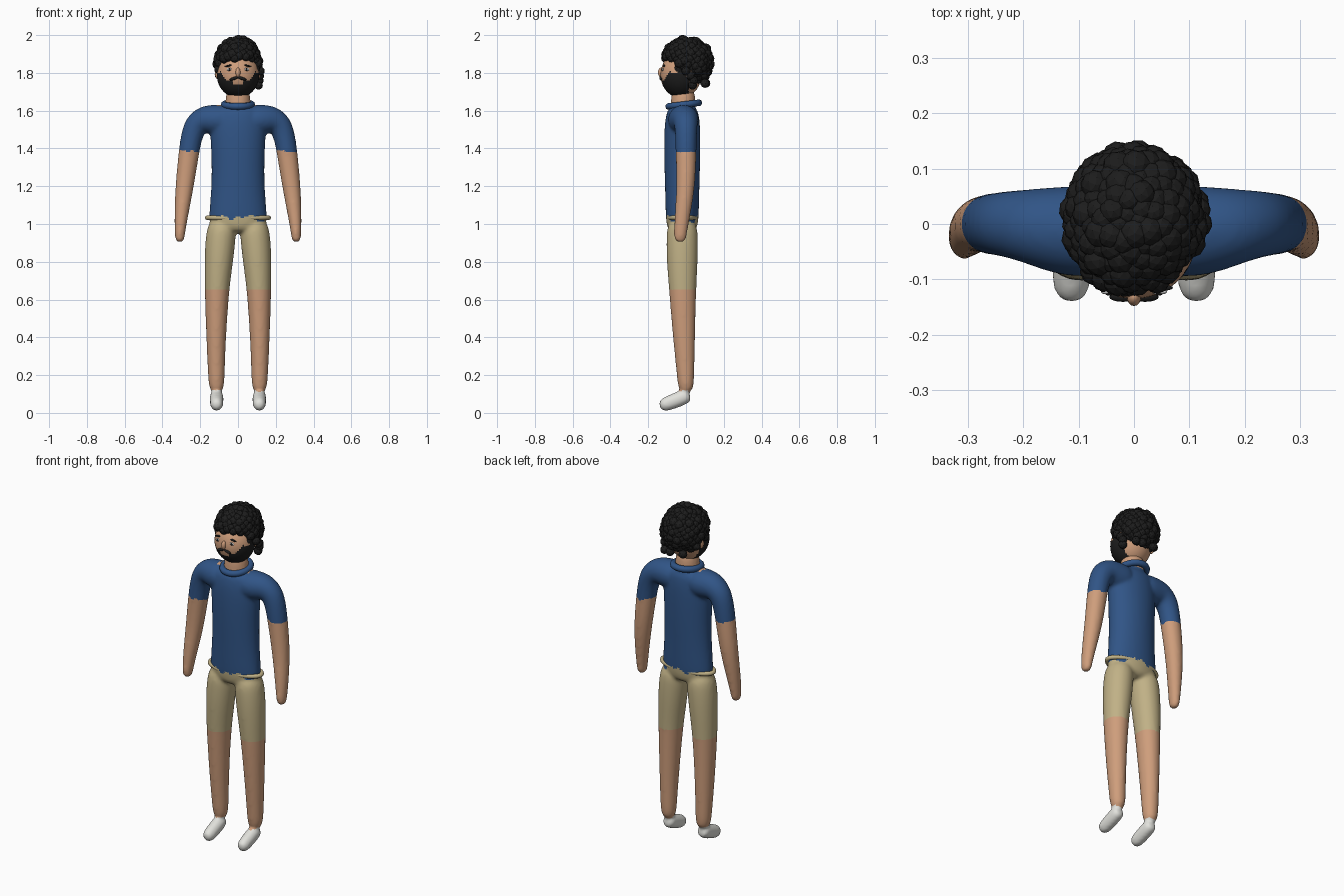
import bpy, bmesh, math, random
from mathutils import Vector, Matrix

random.seed(4)
if "Cube" in bpy.data.objects:
    bpy.data.objects.remove(bpy.data.objects["Cube"])

X, Y = Vector((1, 0, 0)), Vector((0, 1, 0))


def material(name, r, g, b):
    m = bpy.data.materials.new(name)
    m.use_nodes = True
    m.diffuse_color = (r, g, b, 1)
    bsdf = m.node_tree.nodes["Principled BSDF"]
    bsdf.inputs["Base Color"].default_value = (r, g, b, 1)
    bsdf.inputs["Roughness"].default_value = 0.8
    return m


SKIN = material("skin", 0.62, 0.34, 0.2)
SHIRT = material("blue shirt", 0.03, 0.09, 0.24)
KHAKI = material("khaki", 0.53, 0.44, 0.24)
SHOE = material("white shoe", 0.76, 0.76, 0.72)
HAIR = material("black hair", 0.012, 0.012, 0.012)
WHITE = material("eye white", 0.85, 0.85, 0.85)


def finish(bm, name, mats, smooth=True):
    bmesh.ops.recalc_face_normals(bm, faces=bm.faces)
    me = bpy.data.meshes.new(name)
    bm.to_mesh(me)
    bm.free()
    for m in mats:
        me.materials.append(m)
    for p in me.polygons:
        p.use_smooth = smooth
    ob = bpy.data.objects.new(name, me)
    bpy.context.collection.objects.link(ob)
    return ob


def tube(bm, rows, axis, n=16):
    """Loft ellipses along a path; rows are (x, y, z, radius on axis, other radius)."""
    pts = [Vector(r[:3]) for r in rows]
    rings = []
    for i, r in enumerate(rows):
        t = (pts[min(i + 1, len(pts) - 1)] - pts[max(i - 1, 0)]).normalized()
        b = t.cross(axis).normalized()
        a = b.cross(t)
        rings.append([bm.verts.new(pts[i] + a * r[3] * math.cos(k * math.tau / n)
                                   + b * r[4] * math.sin(k * math.tau / n)) for k in range(n)])
    for lo, hi in zip(rings, rings[1:]):
        for k in range(n):
            bm.faces.new((lo[k], lo[(k + 1) % n], hi[(k + 1) % n], hi[k]))
    bm.faces.new(rings[0])
    bm.faces.new(rings[-1])


def ellipsoid(name, loc, size, mat, roll=0, segs=16):
    bm = bmesh.new()
    bmesh.ops.create_uvsphere(bm, u_segments=segs, v_segments=segs // 2, radius=1,
                              matrix=Matrix.Translation(loc) @ Matrix.Rotation(roll, 4, "Y")
                              @ Matrix.Diagonal((*size, 1)))
    return finish(bm, name, [mat])


def ring(name, loc, rx, ry, thick, mat, tilt=0):
    bpy.ops.mesh.primitive_torus_add(major_segments=40, minor_segments=10, major_radius=1,
                                     minor_radius=0.1)
    ob = bpy.context.object
    ob.name = name
    for v in ob.data.vertices:
        d = Vector((v.co.x, v.co.y, 0)).normalized()
        out = math.hypot(v.co.x, v.co.y) - 1
        v.co = Vector((d.x * rx, d.y * ry, 0)) + (d * out + Vector((0, 0, v.co.z))) * thick * 10
    ob.location = loc
    ob.rotation_euler.x = tilt
    ob.data.materials.append(mat)
    bpy.ops.object.shade_smooth()
    return ob


# Body: overlapping limbs fused into one skin
bm = bmesh.new()
tube(bm, [(0, -.02, .95, .12, .07), (0, -.02, 1.0, .158, .086), (0, -.02, 1.06, .156, .09),
          (0, -.02, 1.2, .143, .093), (0, -.02, 1.35, .143, .098), (0, -.02, 1.5, .152, .098),
          (0, -.018, 1.58, .15, .09), (0, -.015, 1.63, .12, .07)], X)
tube(bm, [(0, -.015, 1.55, .07, .07), (0, -.015, 1.63, .07, .068), (0, -.015, 1.74, .062, .062)], X)
for s in (-1, 1):
    tube(bm, [(s * .03, -.015, 1.55, .088, .084), (s * .13, -.013, 1.552, .084, .082),
              (s * .185, -.004, 1.552, .07, .076), (s * .225, 0, 1.525, .062, .066),
              (s * .247, 0, 1.46, .058, .058), (s * .26, 0, 1.38, .056, .056),
              (s * .283, 0, 1.2, .05, .05), (s * .3, -.018, 1.05, .042, .038),
              (s * .308, -.03, .95, .036, .028), (s * .309, -.033, .9, .03, .023)], Y)
    tube(bm, [(s * .08, -.02, 1.03, .075, .08), (s * .093, -.02, .92, .082, .086),
              (s * .102, -.02, .8, .077, .084), (s * .112, -.018, .65, .066, .073),
              (s * .116, -.011, .4, .053, .06), (s * .115, -.002, .2, .045, .047),
              (s * .113, 0, .1, .04, .041)], X)
    tube(bm, [(s * .113, .022, .097, .034, .036), (s * .113, -.02, .08, .038, .042),
              (s * .113, -.08, .056, .037, .041), (s * .113, -.143, .033, .033, .035)], X)
body = finish(bm, "body", [SKIN, SHIRT, KHAKI, SHOE])
body.modifiers.new("round", "SUBSURF").levels = 2
mod = body.modifiers.new("fuse", "REMESH")
mod.mode, mod.voxel_size, mod.use_smooth_shade = "VOXEL", 0.009, True
mod = body.modifiers.new("soften", "SMOOTH")
mod.factor, mod.iterations = 0.5, 8
fused = bpy.data.meshes.new_from_object(body.evaluated_get(bpy.context.evaluated_depsgraph_get()))
body.modifiers.clear()
body.data = fused
if not fused.materials:
    for m in (SKIN, SHIRT, KHAKI, SHOE):
        fused.materials.append(m)


def clothing(c):
    """Material slot from position, with ragged cloth edges."""
    x, y, z = c
    jag = 0.008 * round(1.4 * math.sin(37 * x + 9 * y) + math.sin(83 * x + 2))
    if abs(x) > .2 and z < 1.385 + jag * .5:
        return 0
    if z > 1.625 and abs(x) < .105 + jag and abs(y + .015) < .085:
        return 0
    if z > 1.022 + jag + (.014 if abs(x) < .09 else 0):
        return 1
    return 2 if z > .65 else 0 if z > .118 + jag * .5 else 3


for p in fused.polygons:
    p.material_index = clothing(p.center)
    p.use_smooth = True

ring("collar", (0, -.012, 1.632), .073, .08, .018, SHIRT, .12)
ring("waistband", (0, -.02, 1.033), .163, .072, .012, KHAKI)

# Head with beard painted by region
C, R = Vector((0, -.027, 1.79)), Vector((.112, .108, .122))
head = ellipsoid("head", C, R, SKIN, segs=72)
head.data.materials.append(HAIR)


def bearded(c):
    x, y, z = abs(c.x), c.y, c.z
    if y > .015:
        return False
    mouth = x < .026 and 1.742 < z < 1.756
    top = 1.757 if x < .06 else 1.757 + (x - .06) * 1.5
    if x > .098:
        top = 1.85 if y > -.045 else 1.8
    return z < top and not mouth


for p in head.data.polygons:
    p.material_index = int(bearded(p.center))


def on_face(x, z, lift=0.0):
    k = 1 - (x / R.x) ** 2 - ((z - C.z) / R.z) ** 2
    return Vector((x, C.y - R.y * math.sqrt(k) - lift, z))


ellipsoid("nose", on_face(0, 1.802, -.003), (.013, .017, .026), SKIN)
for s, side in ((-1, "right"), (1, "left")):
    ellipsoid(side + "_eye", on_face(s * .045, 1.818), (.015, .005, .008), WHITE)
    ellipsoid(side + "_pupil", on_face(s * .045, 1.818, .003), (.007, .004, .007), HAIR)
    ellipsoid(side + "_brow", on_face(s * .047, 1.838), (.024, .006, .005), HAIR, s * .15)
    ellipsoid(side + "_moustache", on_face(s * .02, 1.771), (.026, .009, .008), HAIR, s * .3)
    ellipsoid(side + "_ear", (s * .11, .015, 1.795), (.012, .02, .027), SKIN)

# Curly hair: clusters of faceted balls over the scalp
bm = bmesh.new()


def curl(loc, r):
    bmesh.ops.create_icosphere(bm, subdivisions=2, radius=r, matrix=Matrix.Translation(loc)
                               @ Matrix.Rotation(random.random() * 3, 4, "Z"))


COUNT = 260
for i in range(COUNT):
    h = 1 - 2 * (i + .5) / COUNT
    a = i * math.pi * (3 - math.sqrt(5))
    w = math.sqrt(1 - h * h)
    d = Vector((w * math.cos(a), w * math.sin(a), h))
    k = random.uniform(.94, 1.04)
    p = Vector((d.x * .105 * k, .006 + d.y * .118 * k, 1.857 + d.z * .115 * k))
    limit = 1.872 if p.y < -.045 else 1.815 if p.y < .03 else 1.765
    if p.z > limit:
        curl(p, random.uniform(.022, .03))
# Loose curls beside the left ear and at the nape
for loc in ((.118, .0, 1.81), (.115, .025, 1.785), (.112, .04, 1.76), (.108, .035, 1.735),
            (.07, .1, 1.745), (.03, .105, 1.745), (-.05, .1, 1.75), (-.1, .045, 1.79)):
    curl(loc, .024)
finish(bm, "curly_hair", [HAIR], smooth=False)
